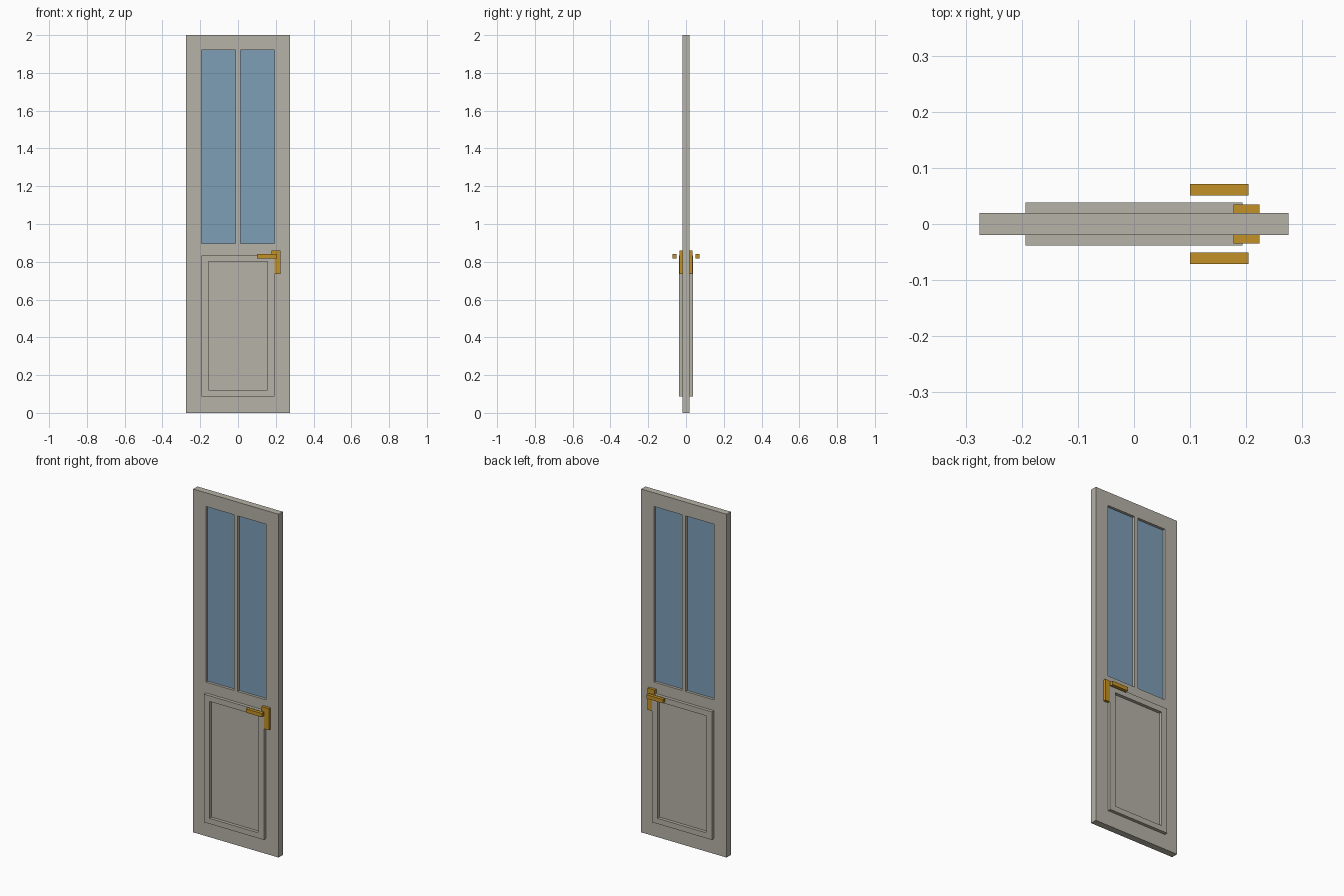
import bpy, bmesh

if "Cube" in bpy.data.objects:
    bpy.data.objects.remove(bpy.data.objects["Cube"])


def material(name, rgb):
    m = bpy.data.materials.new(name)
    m.diffuse_color = (*rgb, 1)
    m.use_nodes = True
    m.node_tree.nodes["Principled BSDF"].inputs["Base Color"].default_value = m.diffuse_color
    return m


PAINT = material("warm grey paint", (0.468, 0.445, 0.386))
GLASS = material("blue glass", (0.205, 0.342, 0.468))
BRASS = material("brass", (0.546, 0.283, 0.02))


def sheet(name, xs, zs, y0, y1, mat, holes=()):
    """Upright slab on an x/z cell grid, with the listed cells left open."""
    bm = bmesh.new()
    v = [[bm.verts.new((x, y0, z)) for z in zs] for x in xs]
    for i in range(len(xs) - 1):
        for j in range(len(zs) - 1):
            if (i, j) not in holes:
                bm.faces.new((v[i][j], v[i + 1][j], v[i + 1][j + 1], v[i][j + 1]))
    ext = bmesh.ops.extrude_face_region(bm, geom=bm.faces[:], use_keep_orig=True)
    moved = [g for g in ext["geom"] if isinstance(g, bmesh.types.BMVert)]
    bmesh.ops.translate(bm, verts=moved, vec=(0, y1 - y0, 0))
    bmesh.ops.delete(bm, geom=[w for w in bm.verts if not w.link_faces], context='VERTS')
    bmesh.ops.recalc_face_normals(bm, faces=bm.faces[:])
    me = bpy.data.meshes.new(name)
    bm.to_mesh(me)
    bm.free()
    me.materials.append(mat)
    ob = bpy.data.objects.new(name, me)
    bpy.context.collection.objects.link(ob)
    return ob


# Door leaf with two window openings
sheet("door_leaf", (-0.275, -0.193, -0.012, 0.012, 0.193, 0.275),
      (0, 0.897, 1.92, 2.0), -0.0195, 0.0195, PAINT, {(1, 1), (3, 1)})

# Window panes
for label, x0, x1 in (("left", -0.193, -0.012), ("right", 0.012, 0.193)):
    sheet(f"{label}_pane", (x0, x1), (0.897, 1.92), -0.004, 0.004, GLASS)

# Moulding and handle on both faces
for label, s in (("front", -1), ("back", 1)):
    sheet(f"{label}_moulding", (-0.193, -0.156, 0.156, 0.193),
          (0.088, 0.12, 0.801, 0.834), s * 0.0195, s * 0.038, PAINT, {(1, 1)})
    sheet(f"{label}_handle_plate", (0.177, 0.224), (0.734, 0.86),
          s * 0.0195, s * 0.035, BRASS)
    sheet(f"{label}_handle_lever", (0.1, 0.204), (0.818, 0.84),
          s * 0.051, s * 0.071, BRASS)
